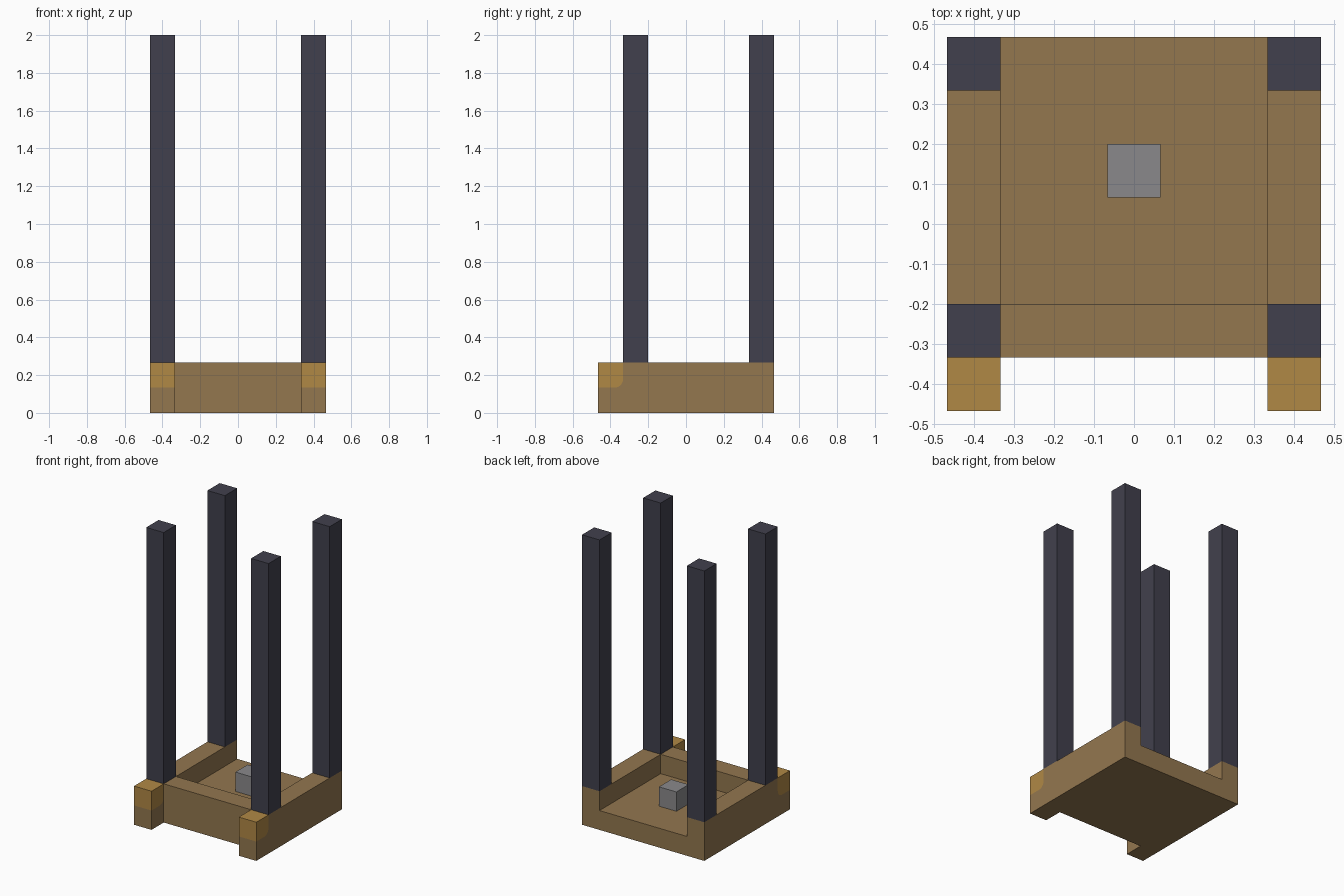
import bpy
import bmesh
from math import sin, cos, pi
from mathutils import Vector

cube = bpy.data.objects.get("Cube")
if cube:
    bpy.data.objects.remove(cube, do_unlink=True)

U = 2 / 15          # module: every part is a multiple of this
OUT = 3.5 * U       # outer half width
IN = 2.5 * U        # inner half width
RIM = 2 * U         # top of the base


def material(name, rgb):
    mat = bpy.data.materials.new(name)
    mat.use_nodes = True
    mat.diffuse_color = (*rgb, 1)
    bsdf = mat.node_tree.nodes["Principled BSDF"]
    bsdf.inputs["Base Color"].default_value = (*rgb, 1)
    bsdf.inputs["Roughness"].default_value = 0.8
    return mat


WOOD = material("brown wood", (0.292, 0.184, 0.078))
GOLD = material("gold", (0.434, 0.246, 0.060))
DARK = material("dark slate", (0.053, 0.051, 0.074))
GREY = material("grey", (0.254, 0.250, 0.258))


def add_object(name, bm, mat):
    bmesh.ops.recalc_face_normals(bm, faces=bm.faces)
    mesh = bpy.data.meshes.new(name)
    bm.to_mesh(mesh)
    bm.free()
    mesh.materials.append(mat)
    obj = bpy.data.objects.new(name, mesh)
    bpy.context.collection.objects.link(obj)
    return obj


def box(name, low, high, mat):
    low, high = Vector(low), Vector(high)
    bm = bmesh.new()
    bmesh.ops.create_cube(bm, size=1)
    bmesh.ops.scale(bm, vec=high - low, verts=bm.verts)
    bmesh.ops.translate(bm, vec=(low + high) / 2, verts=bm.verts)
    return add_object(name, bm, mat)


def extrude_x(name, profile, x0, x1, mat):
    """Extrude a (y, z) outline from x0 to x1."""
    bm = bmesh.new()
    face = bm.faces.new([bm.verts.new((x0, y, z)) for y, z in profile])
    result = bmesh.ops.extrude_face_region(bm, geom=[face])
    verts = [v for v in result["geom"] if isinstance(v, bmesh.types.BMVert)]
    bmesh.ops.translate(bm, vec=(x1 - x0, 0, 0), verts=verts)
    return add_object(name, bm, mat)


# Curved seam between the gold tip and the side wall
R = 0.045
seam = [(-OUT, U)]
for i in range(7):
    a = -pi / 2 + i * pi / 12
    seam.append((-IN - R + R * cos(a), U + R + R * sin(a)))
seam.append((-IN, RIM))

tip_profile = seam + [(-OUT, RIM)]
wall_profile = seam + [(OUT, RIM), (OUT, 0), (-OUT, 0)]

# Side walls, gold tips and posts
for side, s in (("left", 1), ("right", -1)):
    extrude_x(side + "_wall", wall_profile, s * IN, s * OUT, WOOD)
    extrude_x(side + "_tip", tip_profile, s * IN, s * OUT, GOLD)
    x0, x1 = sorted((s * IN, s * OUT))
    for end, y in (("front", -IN), ("back", IN)):
        box(f"{end}_{side}_post", (x0, y, RIM), (x1, y + U, 2), DARK)

# Floor, front wall and centre block
box("floor", (-IN, -IN, 0), (IN, OUT, U), WOOD)
box("front_wall", (-IN, -IN, U), (IN, -IN + U, RIM), WOOD)
box("centre_block", (-U / 2, U / 2, U), (U / 2, 1.5 * U, RIM), GREY)
